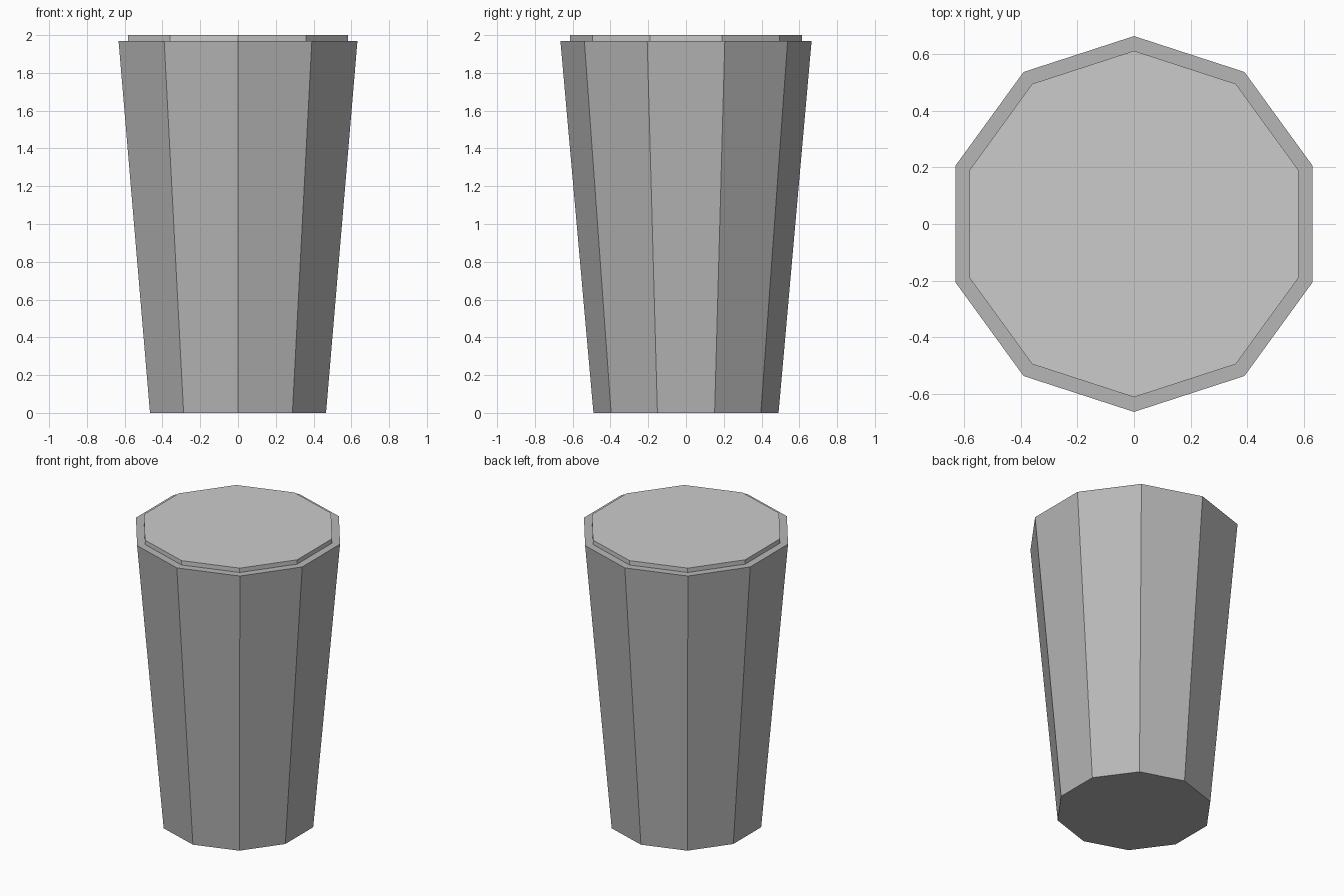
import bpy, bmesh, math

if "Cube" in bpy.data.objects:
    bpy.data.objects.remove(bpy.data.objects["Cube"])

SIDES = 10


def frustum(name, r_bottom, r_top, z0, z1):
    """Closed flat-faced ten-sided prism with a corner on the +y axis."""
    bm = bmesh.new()
    rings = []
    for r, z in ((r_bottom, z0), (r_top, z1)):
        rings.append([bm.verts.new((r * math.sin(a), r * math.cos(a), z))
                      for a in (i * math.tau / SIDES for i in range(SIDES))])
    low, high = rings
    bm.faces.new(low)
    bm.faces.new(high)
    for i in range(SIDES):
        j = (i + 1) % SIDES
        bm.faces.new((low[i], low[j], high[j], high[i]))
    bmesh.ops.recalc_face_normals(bm, faces=bm.faces)
    mesh = bpy.data.meshes.new(name)
    bm.to_mesh(mesh)
    bm.free()
    obj = bpy.data.objects.new(name, mesh)
    bpy.context.collection.objects.link(obj)
    return obj


# Tapered cup body, a darker grey than the lid
body = frustum("cup_body", 0.49, 0.665, 0.0, 1.97)
dark = bpy.data.materials.new("dark_grey")
dark.diffuse_color = (0.47, 0.47, 0.47, 1)
dark.use_nodes = True
dark.node_tree.nodes["Principled BSDF"].inputs["Base Color"].default_value = dark.diffuse_color
body.data.materials.append(dark)

# Lid disc standing slightly proud of the rim
frustum("lid", 0.613, 0.613, 1.96, 2.0)
